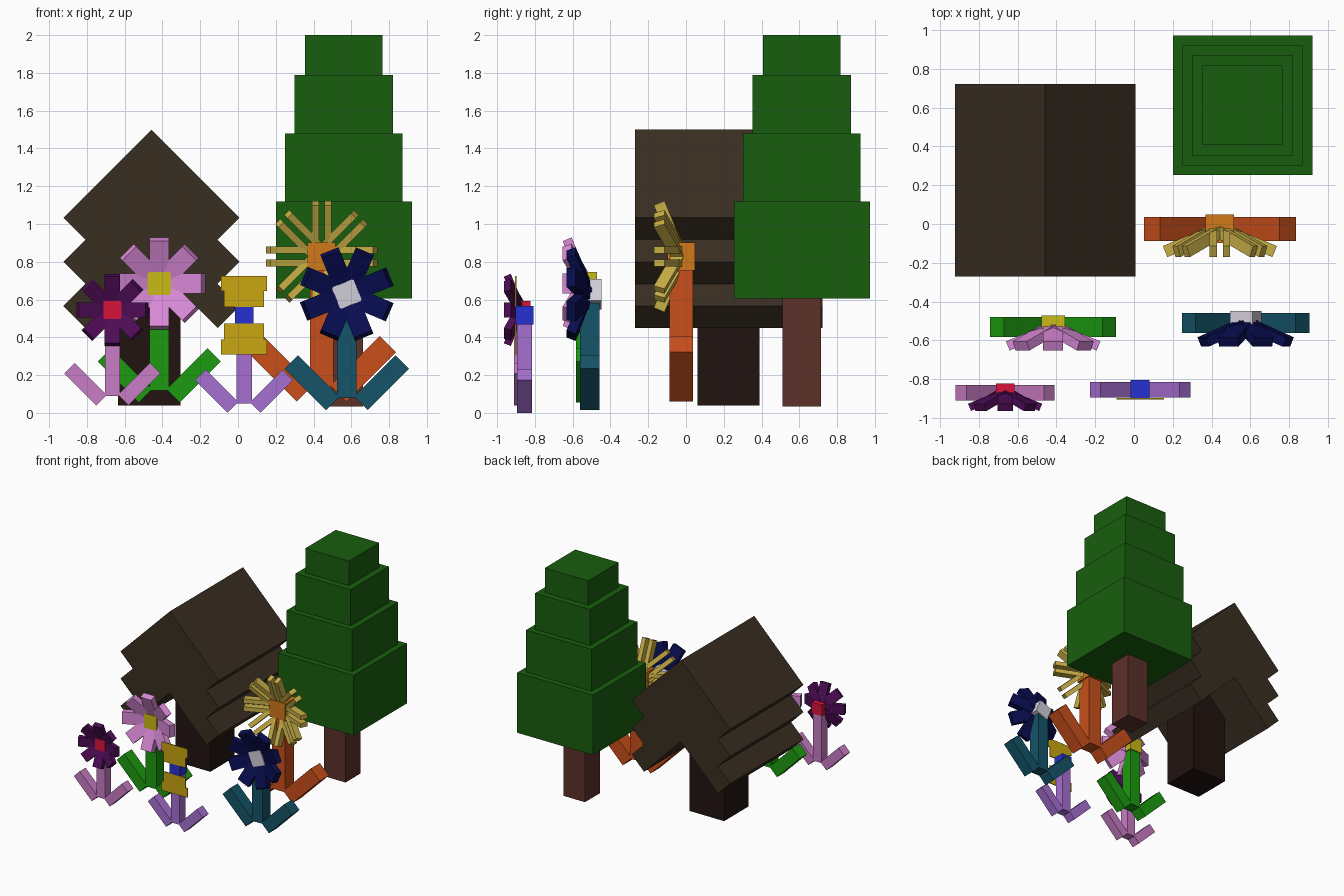
import bpy, bmesh
from math import radians, pi, sqrt
from mathutils import Matrix, Vector

if "Cube" in bpy.data.objects:
    bpy.data.objects.remove(bpy.data.objects["Cube"])

mats = {}


def material(hex_code):
    if hex_code not in mats:
        m = bpy.data.materials.new("colour_" + hex_code)
        rgb = [(int(hex_code[i:i + 2], 16) / 255) ** 2.2 for i in (0, 2, 4)]
        m.diffuse_color = (*rgb, 1)
        m.use_nodes = True
        m.node_tree.nodes["Principled BSDF"].inputs["Base Color"].default_value = m.diffuse_color
        mats[hex_code] = m
    return mats[hex_code]


def box(lo, hi):
    """Matrix that turns a unit cube into the box between two corners."""
    lo, hi = Vector(lo), Vector(hi)
    return Matrix.Translation((lo + hi) / 2) @ Matrix.Diagonal((*(hi - lo), 1))


def boxes(name, colour, matrices):
    bm = bmesh.new()
    for m in matrices:
        bmesh.ops.create_cube(bm, size=1, matrix=m)
    me = bpy.data.meshes.new(name)
    bm.to_mesh(me)
    bm.free()
    me.materials.append(material(colour))
    ob = bpy.data.objects.new(name, me)
    bpy.context.collection.objects.link(ob)
    return ob


# Dark tree: three stacked chevrons of slabs tilted 45 degrees
slab_t, slab_l = 0.165, 0.66
for i in range(3):
    slabs = []
    for side in (-1, 1):
        slabs.append(Matrix.Translation((-0.458, 0.226, 1.5 - i * slab_t * sqrt(2)))
                     @ Matrix.Rotation(side * pi / 4, 4, 'Y')
                     @ box((min(0, side * slab_l), -0.497, -slab_t),
                           (max(0, side * slab_l), 0.497, 0)))
    boxes(f"chevron_foliage_{i + 1}", "3c3226", slabs)
boxes("dark_trunk", "261a18", [box((-0.635, 0.06, 0.04), (-0.305, 0.39, 0.9))])

# Green tree: stepped tiers on a square trunk
tx, ty = 0.56, 0.613
tiers = [(0.36, 0.605, 1.12), (0.31, 1.12, 1.48), (0.26, 1.48, 1.79), (0.206, 1.79, 2.0)]
for i, (h, z0, z1) in enumerate(tiers):
    boxes(f"tree_tier_{i + 1}", "1f5e16", [box((tx - h, ty - h, z0), (tx + h, ty + h, z1))])
boxes("tree_trunk", "5c342e", [box((tx - .103, ty - .103, 0.035), (tx + .103, ty + .103, 0.65))])


def flower(name, x, y, z, s, head_z, stem_c, petal_c, centre_c, strips, spin=0.0):
    """Shared flower design, sized by s; strips = (offset, width) of bars per petal."""
    base = Matrix.Translation((x, y, z)) @ Matrix.Scale(s, 4)
    hz = (head_z - z) / s
    # stem and two leaves
    boxes(name + "_stem", stem_c, [base @ box((-.04, -.04, .05), (.04, .04, hz))])
    leaves = [base @ Matrix.Translation((side * .1425, 0, .1125))
              @ Matrix.Rotation(side * pi / 4, 4, 'Y')
              @ box((-.039, -.04, -.12), (.039, .04, .12)) for side in (-1, 1)]
    boxes(name + "_leaves", stem_c, leaves)
    # head centre
    head = base @ Matrix.Translation((0, 0, hz)) @ Matrix.Rotation(radians(spin), 4, 'Y')
    boxes(name + "_centre", centre_c, [head @ box((-.048,) * 3, (.048,) * 3)])
    # eight petals leaning forward
    petals = []
    for k in range(8):
        m = (head @ Matrix.Rotation(k * pi / 4, 4, 'Y')
             @ Matrix.Translation((0, .0216, 0)) @ Matrix.Rotation(radians(22.5), 4, 'X'))
        for off, w in strips:
            petals.append(m @ box((off - w / 2, -.04, 0), (off + w / 2, 0, .207)))
    if strips:
        boxes(name + "_petals", petal_c, petals)


wide = [(0, .081)]
split = [(-.022, .024), (.022, .024)]
flower("plum_flower", -.665, -.87, .04, 1.0, .545, "c97cc4", "4f1457", "d81a3c", wide)
flower("pink_flower", -.417, -.532, .055, 1.275, .685, "229a17", "d888d6", "c9b81e", wide)
flower("straw_flower", .443, -.025, .06, 1.54, .828, "c85020", "c8ae48", "d07820", split)
flower("navy_flower", .576, -.51, .015, 1.29, .629, "1b5468", "101450", "d0ccd8", wide, -22)
flower("violet_flower", .032, -.855, 0, 1.02, .517, "a56fd0", "c8a418", "2a34d0", [])

# Flat wings of the violet flower, mirrored above and below the centre
wings = []
for d in (-1, 1):
    for h, a, b in ((.105, .043, .128), (.122, .128, .208)):
        z0, z1 = sorted((.517 + d * a, .517 + d * b))
        wings.append(box((.032 - h, -.906, z0), (.032 + h, -.898, z1)))
boxes("violet_flower_wings", "c8a418", wings)
